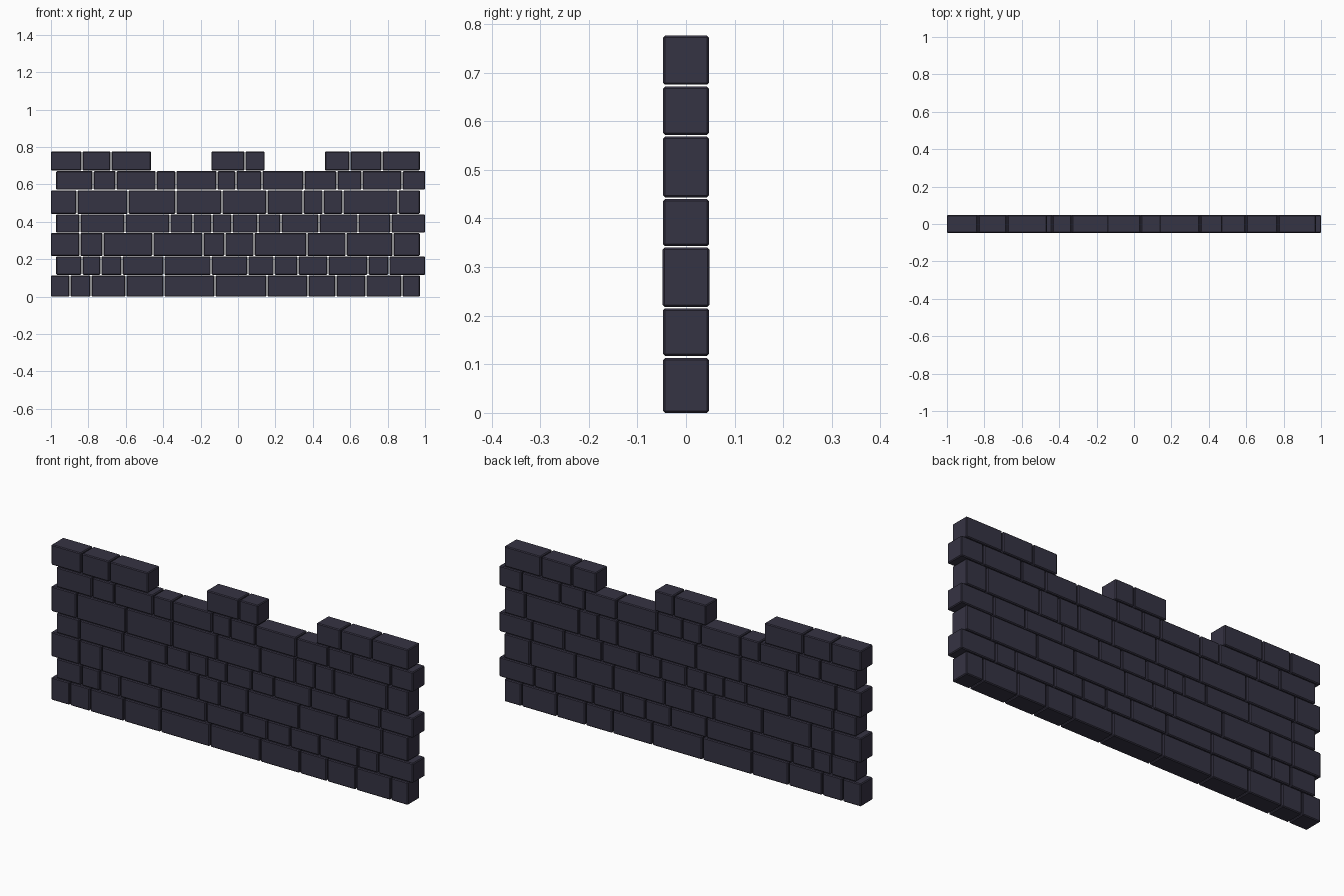
import bpy, bmesh
from mathutils import Matrix, Vector

GAP = 0.006
DEPTH = 0.094

stone = bpy.data.materials.new("dark_stone")
stone.diffuse_color = (0.036, 0.033, 0.056, 1)


def course(name, z0, z1, runs, depth=DEPTH):
    """One row of bevelled bricks; each run lists its joint positions in x."""
    bm = bmesh.new()
    for joints in runs:
        last = len(joints) - 2
        for i, (a, b) in enumerate(zip(joints, joints[1:])):
            x0 = a + (GAP / 2 if i > 0 else 0)
            x1 = b - (GAP / 2 if i < last else 0)
            bmesh.ops.create_cube(bm, size=1, matrix=Matrix.LocRotScale(
                Vector(((x0 + x1) / 2, 0, (z0 + z1) / 2)), None,
                Vector((x1 - x0, depth, z1 - z0))))
    bmesh.ops.bevel(bm, geom=bm.edges[:], offset=0.004, segments=1,
                    affect='EDGES', profile=0.5)
    mesh = bpy.data.meshes.new(name)
    bm.to_mesh(mesh)
    bm.free()
    mesh.materials.append(stone)
    bpy.context.collection.objects.link(bpy.data.objects.new(name, mesh))


# Solid courses, bottom to top, with ends stepped alternately
course("brick_course_1", 0.0, 0.113, [[-1, -0.898, -0.786, -0.599, -0.396, -0.123,
       0.155, 0.374, 0.524, 0.684, 0.877, 0.972]])
course("brick_course_2", 0.117, 0.215, [[-0.972, -0.834, -0.733, -0.620, -0.396, -0.144,
       0.053, 0.193, 0.321, 0.481, 0.695, 0.807, 1]])
course("brick_course_3", 0.218, 0.340, [[-1, -0.845, -0.722, -0.455, -0.187, -0.070,
       0.086, 0.369, 0.578, 0.829, 0.972]], 0.096)
course("brick_course_4", 0.343, 0.440, [[-0.972, -0.845, -0.604, -0.364, -0.241, -0.139,
       -0.032, 0.107, 0.230, 0.433, 0.642, 0.818, 1]])
course("brick_course_5", 0.443, 0.568, [[-1, -0.861, -0.588, -0.332, -0.086, 0.155,
       0.348, 0.455, 0.561, 0.856, 0.972]])
course("brick_course_6", 0.572, 0.671, [[-0.972, -0.775, -0.652, -0.438, -0.332, -0.112,
       -0.011, 0.128, 0.353, 0.529, 0.663, 0.877, 1]])

# Battlement blocks on top
course("left_merlon", 0.675, 0.776, [[-1, -0.834, -0.679, -0.466]])
course("middle_merlon", 0.675, 0.776, [[-0.142, 0.037, 0.142]])
course("right_merlon", 0.675, 0.776, [[0.466, 0.599, 0.770, 0.972]])
